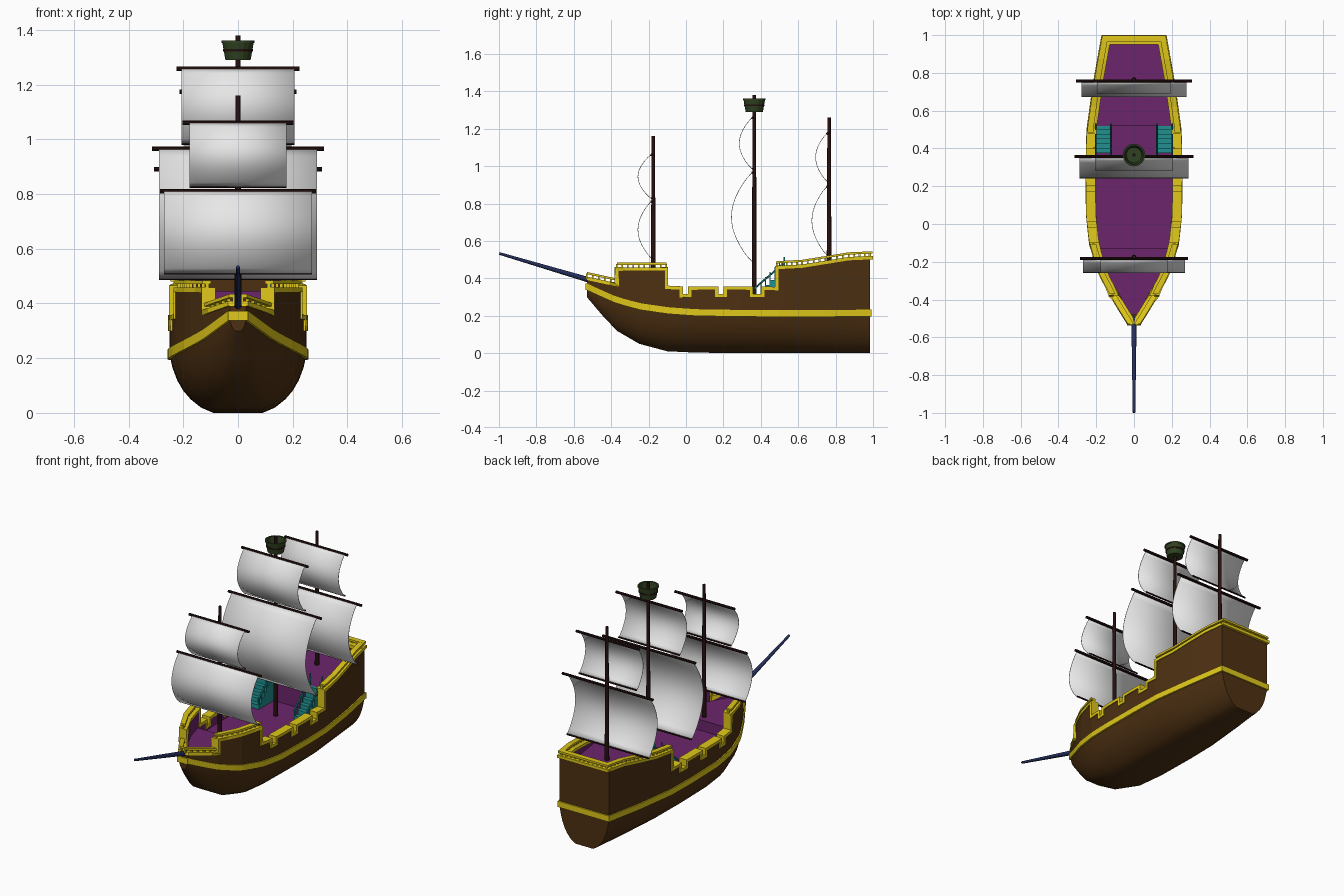
import bpy, bmesh, math
from mathutils import Vector, Matrix

if "Cube" in bpy.data.objects:
    bpy.data.objects.remove(bpy.data.objects["Cube"])


def material(name, r, g, b):
    m = bpy.data.materials.new(name)
    m.use_nodes = True
    m.diffuse_color = (r, g, b, 1)
    m.node_tree.nodes["Principled BSDF"].inputs["Base Color"].default_value = (r, g, b, 1)
    return m


BROWN = material("hull brown", 0.075, 0.03, 0.006)
YELLOW = material("trim yellow", 0.75, 0.58, 0.01)
PURPLE = material("deck purple", 0.15, 0.018, 0.15)
TEAL = material("stair teal", 0.015, 0.28, 0.28)
NAVY = material("bowsprit navy", 0.018, 0.028, 0.11)
GREEN = material("lookout green", 0.03, 0.055, 0.015)
WOOD = material("dark mast wood", 0.02, 0.005, 0.005)
CLOTH = material("sail white", 0.8, 0.8, 0.8)


def finish(name, bm, mats, mirror=False, smooth=None, inner=False):
    bmesh.ops.remove_doubles(bm, verts=bm.verts, dist=1e-5)
    bmesh.ops.recalc_face_normals(bm, faces=bm.faces)
    if inner:  # second colour on faces looking towards the centre line
        for f in bm.faces:
            f.material_index = int(f.normal.x < -0.5)
    me = bpy.data.meshes.new(name)
    bm.to_mesh(me)
    bm.free()
    for m in mats:
        me.materials.append(m)
    ob = bpy.data.objects.new(name, me)
    bpy.context.scene.collection.objects.link(ob)
    if mirror:
        ob.modifiers.new("mirror", "MIRROR")
    if smooth:
        bpy.ops.object.select_all(action="DESELECT")
        ob.select_set(True)
        bpy.context.view_layer.objects.active = ob
        bpy.ops.object.shade_smooth_by_angle(angle=math.radians(smooth))
    return ob


def loft(name, sections, mats, closed=True, **kw):
    bm = bmesh.new()
    rows = [[bm.verts.new(p) for p in s] for s in sections]
    n = len(rows[0])
    for a, b in zip(rows, rows[1:]):
        for i in range(n if closed else n - 1):
            j = (i + 1) % n
            bm.faces.new((a[i], a[j], b[j], b[i]))
    if closed:
        bm.faces.new(rows[0])
        bm.faces.new(rows[-1])
    return finish(name, bm, mats, **kw)


def boxes(name, items, mat, mirror=False):
    bm = bmesh.new()
    for c, size in items:
        bmesh.ops.create_cube(bm, size=1, matrix=Matrix.Translation(c) @ Matrix.Diagonal((*size, 1)))
    ob = finish(name, bm, [mat])
    if mirror:
        ob.modifiers.new("mirror", "MIRROR")
    return ob


def rod(name, a, b, r1, r2, mat, sides=10, mirror=False):
    a, b = Vector(a), Vector(b)
    bm = bmesh.new()
    turn = (b - a).to_track_quat("Z", "Y").to_matrix().to_4x4()
    bmesh.ops.create_cone(bm, cap_ends=True, segments=sides, radius1=r1, radius2=r2,
                          depth=(b - a).length, matrix=Matrix.Translation((a + b) / 2) @ turn)
    return finish(name, bm, [mat], mirror=mirror, smooth=40)


# Hull stations: y, half width, keel height, stripe height
STATIONS = [(-.53, .03, .30, .355), (-.45, .08, .205, .318), (-.37, .128, .12, .283),
            (-.25, .19, .05, .25), (-.1, .232, .01, .228), (.05, .248, .003, .217),
            (.3, .25, 0, .213), (.5, .245, 0, .212), (.75, .21, 0, .212), (.985, .168, 0, .215)]


def hull_at(y):
    y = min(max(y, -.53), .985)
    for a, b in zip(STATIONS, STATIONS[1:]):
        if y <= b[0]:
            t = (y - a[0]) / (b[0] - a[0])
            return [p + t * (q - p) for p, q in zip(a, b)][1:]


def refine(profile, step=0.05):
    out = [profile[0]]
    for (y0, z0), (y1, z1) in zip(profile, profile[1:]):
        n = max(1, math.ceil((y1 - y0) / step))
        out += [(y0 + (y1 - y0) * i / n, z0 + (z1 - z0) * i / n) for i in range(1, n + 1)]
    return out


# Rounded lower hull
SHAPE = [(0, 0), (.36, 0), (.54, .09), (.69, .23), (.80, .38), (.89, .56), (.96, .78), (1, 1), (0, 1)]
loft("lower_hull", [[(w * f, y, k + (s - k) * g) for f, g in SHAPE] for y, w, k, s in STATIONS],
     [BROWN], mirror=True, smooth=35)

# Stepped bulwark top with gun notches between the two raised ends
bow = [(-.53, .40), (-.37, .365)]
forecastle = [(-.37, .45), (-.105, .45)]
waist = [(-.105, .352)]
for y0, y1 in ((-.025, .02), (.165, .21), (.35, .41)):
    waist += [(y0, .348), (y0, .308), (y1, .308), (y1, .348)]
waist += [(.485, .345)]
stern = [(.485, .458), (.62, .465), (.87, .505), (.985, .51)]
sheer = refine(bow + forecastle + waist + stern)

walls, caps = [], []
for y, z in sheer:
    w, k, s = hull_at(y)
    n = max(w - .042, 0)
    walls.append([(w, y, s), (w, y, z), (n, y, z), (n, y, s)])
    caps.append([(w + .006, y, z), (max(w - .046, 0), y, z)])
loft("bulwark", walls, [BROWN, PURPLE], mirror=True, inner=True)
trim = loft("bulwark_cap", caps, [YELLOW], closed=False, mirror=True)
sol = trim.modifiers.new("thickness", "SOLIDIFY")
sol.thickness, sol.offset, sol.use_even_offset = .018, 0, True

# Transom with its cap
boxes("transom", [((0, .97, .36), (.334, .03, .30))], BROWN)
boxes("transom_cap", [((0, .975, .51), (.345, .05, .018))], YELLOW)

# Yellow stripe around the hull
band = []
for y, z in refine([(-.53, 0), (.985, 0)]):
    w, k, s = hull_at(y)
    band.append([(w - .01, y, s - .018), (w + .007, y, s - .018), (w + .007, y, s + .018), (w - .01, y, s + .018)])
loft("hull_stripe", band, [YELLOW], mirror=True)
boxes("stripe_ends", [((0, -.53, .355), (.072, .016, .036)), ((0, .985, .215), (.35, .016, .036))], YELLOW)

# Foredeck, main deck and quarterdeck in one stepped surface
deck = []
for y, z in refine([(-.48, .35), (-.13, .35), (-.13, .285), (.52, .285), (.52, .445), (.975, .445)]):
    w = hull_at(y)[0] - .02
    deck.append([(0, y, z), (w, y, z), (w, y, .27), (0, y, .27)])
loft("decks", deck, [PURPLE], mirror=True)

# Railings on the raised ends
for label, path in (("bow", bow), ("forecastle", forecastle), ("stern", stern)):
    pts = refine(path, .033)
    bars, posts = [], []
    for y, z in pts:
        c = max(hull_at(y)[0] - .016, .014)
        bars.append([(c - .014, y, z + .022), (c + .018, y, z + .022), (c + .018, y, z + .034), (c - .014, y, z + .034)])
        posts.append(((c, y, z + .013), (.012, .009, .026)))
    loft(label + "_rail", bars, [YELLOW], mirror=True)
    boxes(label + "_rail_posts", posts, YELLOW, mirror=True)
boxes("transom_rail", [((0, .982, .538), (.34, .032, .012))]
      + [((-.15 + .03 * i, .982, .523), (.009, .012, .026)) for i in range(11)], YELLOW)

# Stairs up to the quarterdeck
STEPS = 6
run, rise = .15 / STEPS, .16 / STEPS
boxes("stairs", [((.163, .375 + run * (i + .5), .285 + rise * (i + 1) / 2), (.084, run, rise * (i + 1)))
                 for i in range(STEPS)], TEAL, mirror=True)
for side, x in (("inner", .122), ("outer", .203)):
    rod(side + "_stair_rail", (x, .365, .345), (x, .53, .487), .005, .005, TEAL, 6, True)
    boxes(side + "_stair_posts", [((x, .375 + run * i, .32 + rise * i), (.006, .006, .07))
                                  for i in range(STEPS + 1)], TEAL, mirror=True)

# Masts
for label, y, base, top in (("fore", -.175, .34, 1.16), ("main", .365, .28, 1.38), ("mizzen", .765, .44, 1.26)):
    rod(label + "_mast", (0, y, base), (0, y, top), .013, .009, WOOD, 12)

# Sails: name, mast y, bottom, top, half width, yard half length, belly
SAILS = [("fore_lower", -.175, .51, .81, .27, .285, .07), ("fore_upper", -.175, .828, 1.06, .178, .203, .07),
         ("main_lower", .365, .49, .965, .288, .315, .11), ("main_upper", .365, .985, 1.258, .207, .224, .068),
         ("mizzen_lower", .765, .525, .89, .278, .307, .08), ("mizzen_upper", .765, .92, 1.174, .196, .213, .06)]
for label, y, z0, z1, w, yard, belly in SAILS:
    rows = []
    for i in range(17):
        t = i / 16
        yy = y - .012 - belly * math.sin(math.pi * t) ** .85
        rows.append([(x, yy, z0 + (z1 - z0) * t) for x in (-w, 0, w)])
    sail = loft(label + "_sail", rows, [CLOTH], closed=False, smooth=40)
    cloth = sail.modifiers.new("thickness", "SOLIDIFY")
    cloth.thickness, cloth.offset = .003, 0
    rod(label + "_yard", (-yard, y - .008, z1), (yard, y - .008, z1), .008, .008, WOOD, 8)
    rod(label + "_foot_spar", (-w, y - .008, z0), (w, y - .008, z0), .005, .005, WOOD, 8)


# Lookout basket on the main mast
def ring(name, section, mat, sides=16):
    turns = [2 * math.pi * i / sides for i in range(sides + 1)]
    bm = bmesh.new()
    rows = [[bm.verts.new((r * math.cos(a), .365 + r * math.sin(a), z)) for r, z in section] for a in turns]
    n = len(section)
    for a, b in zip(rows, rows[1:]):
        for i in range(n):
            bm.faces.new((a[i], a[(i + 1) % n], b[(i + 1) % n], b[i]))
    return finish(name, bm, [mat])


ring("lookout_basket", [(.005, 1.29), (.046, 1.29), (.058, 1.357), (.050, 1.357), (.041, 1.30), (.005, 1.30)], GREEN)
ring("lookout_band", [(.050, 1.322), (.0545, 1.322), (.0555, 1.33), (.050, 1.33)], WOOD)
ring("lookout_rim", [(.050, 1.353), (.060, 1.353), (.060, 1.361), (.050, 1.361)], GREEN)

# Bowsprit
rod("bowsprit", (0, -.49, .383), (0, -.998, .533), .015, .007, NAVY, 10)
